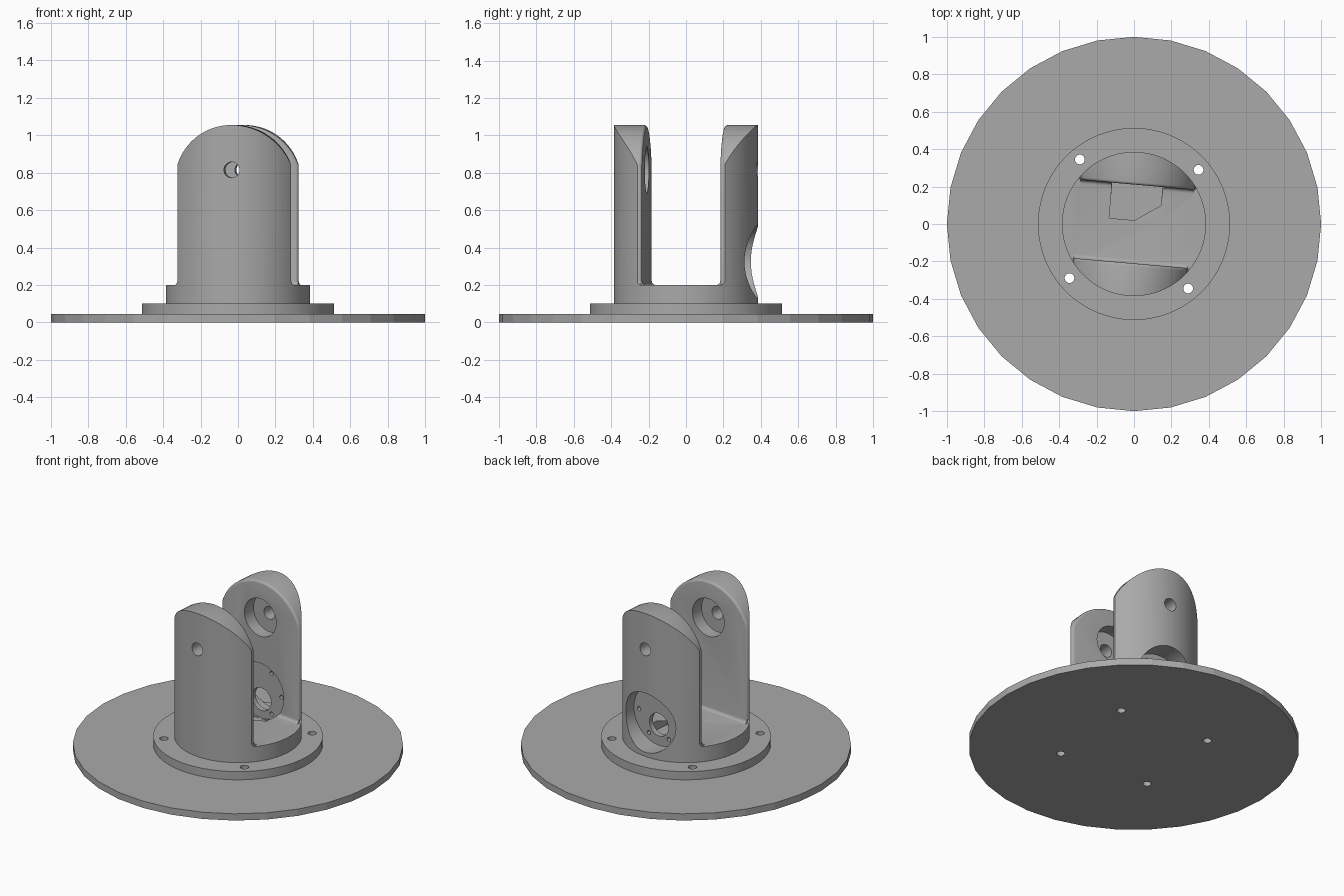
import bpy, bmesh, math
from mathutils import Matrix

cube = bpy.data.objects.get("Cube")
if cube:
    bpy.data.objects.remove(cube)

TURN = Matrix.Rotation(math.radians(-5), 4, 'Z')
HUB_R, SLOT, HALF_W, FLOOR = 0.385, 0.21, 0.305, 0.2
PIVOT_Z, MOTOR_Z = 0.815, 0.325

grey = bpy.data.materials.new("plain grey")
grey.use_nodes = True
grey.diffuse_color = (0.4, 0.4, 0.4, 1)
grey.node_tree.nodes["Principled BSDF"].inputs["Base Color"].default_value = grey.diffuse_color


def finish(name, bm):
    bmesh.ops.recalc_face_normals(bm, faces=bm.faces)
    mesh = bpy.data.meshes.new(name)
    bm.to_mesh(mesh)
    bm.free()
    mesh.materials.append(grey)
    ob = bpy.data.objects.new(name, mesh)
    bpy.context.collection.objects.link(ob)
    return ob


def disc(name, r, z0, z1, sides=96, x=0, y=0):
    bm = bmesh.new()
    bmesh.ops.create_cone(bm, cap_ends=True, segments=sides, radius1=r, radius2=r, depth=z1 - z0,
                          matrix=Matrix.Translation((x, y, (z0 + z1) / 2)))
    return finish(name, bm)


def bore(r, y0, y1, z, x=0, sides=48):
    """Cylinder cutter lying along y."""
    bm = bmesh.new()
    place = Matrix.Translation((x, (y0 + y1) / 2, z)) @ Matrix.Rotation(math.pi / 2, 4, 'X')
    bmesh.ops.create_cone(bm, cap_ends=True, segments=sides, radius1=r, radius2=r, depth=y1 - y0, matrix=place)
    return finish("cutter", bm)


def prism(name, points, shift, bevel_at=None):
    """Extrude a closed outline along shift; optionally round the rim lying at y = bevel_at."""
    bm = bmesh.new()
    face = bm.faces.new([bm.verts.new(p) for p in points])
    new = bmesh.ops.extrude_face_region(bm, geom=[face], use_keep_orig=True)
    bmesh.ops.translate(bm, vec=shift, verts=[v for v in new["geom"] if isinstance(v, bmesh.types.BMVert)])
    if bevel_at is not None:
        rim = [e for e in bm.edges if all(abs(v.co.y - bevel_at) < 1e-5 and v.co.z > FLOOR for v in e.verts)]
        bmesh.ops.bevel(bm, geom=rim, offset=0.015, segments=4, profile=0.5, affect='EDGES')
    return finish(name, bm)


def boolean(ob, tool, operation='DIFFERENCE'):
    mod = ob.modifiers.new("cut", 'BOOLEAN')
    mod.object, mod.operation, mod.solver = tool, operation, 'EXACT'
    bpy.context.view_layer.objects.active = ob
    bpy.ops.object.modifier_apply(modifier=mod.name)
    bpy.data.objects.remove(tool)


# Ground plate and bolted flange
plate = disc("base_plate", 1.0, 0, 0.045, 32)
flange = disc("flange", 0.513, 0.045, 0.1)
for ob in (plate, flange):
    for i in range(4):
        a = math.radians(40 + 90 * i)
        boolean(ob, disc("cutter", 0.026, -0.1, 0.3, 24, 0.45 * math.cos(a), 0.45 * math.sin(a)))

# Hub with two round-topped arms
body = disc("clevis_body", HUB_R, 0.1, FLOOR)
top_r, top_z = 0.325, 0.73
sweep = math.asin(HALF_W / top_r)
foot = 0.02
for side in (-1, 1):
    inner = side * SLOT
    arch = [(top_r * math.sin(t), top_z + top_r * math.cos(t))
            for t in (sweep * (1 - i / 16) for i in range(33))]
    flare = []
    for i in range(5):
        t = math.pi / 2 * i / 4
        flare.append((HALF_W + foot * (1 - math.sin(t)), FLOOR + foot * (1 - math.cos(t))))
    right = [(HALF_W + foot, 0.15)] + flare
    outline = right + arch + [(-x, z) for x, z in reversed(right)]
    arm = prism("arm", [(x, inner, z) for x, z in outline], (0, side * 0.3, 0), inner)
    boolean(arm, disc("trim", HUB_R, 0.12, 1.3), 'INTERSECT')
    boolean(body, arm, 'UNION')
    # Rounded inside corner between arm and floor
    fillet = [(-HALF_W, side * (SLOT + 0.02), 0.17), (-HALF_W, side * (SLOT - foot), 0.17)]
    for i in range(5):
        t = math.pi / 2 * i / 4
        fillet.append((-HALF_W, side * (SLOT - foot * (1 - math.sin(t))), FLOOR + foot * (1 - math.cos(t))))
    fillet.append((-HALF_W, side * (SLOT + 0.02), FLOOR + foot))
    boolean(body, prism("fillet", fillet, (2 * HALF_W, 0, 0)), 'UNION')

# Pivot bearing seats and pin holes
boolean(body, bore(0.125, -0.295, 0.295, PIVOT_Z))
boolean(body, bore(0.042, -0.6, 0.6, PIVOT_Z, sides=32))

# Motor seat in the back arm: outer recess, inner recess, floor pocket, shaft and screw holes
boolean(body, bore(0.197, 0.255, 0.6, MOTOR_Z, sides=64))
boolean(body, bore(0.185, 0.15, SLOT + 0.012, MOTOR_Z, sides=64))
pocket = [(x, y, 0.14) for x, y in ((-0.135, 0.02), (0.135, 0.02), (0.135, SLOT), (-0.135, SLOT))]
boolean(body, prism("cutter", pocket, (0, 0, 0.2)))
boolean(body, bore(0.075, 0.15, 0.3, MOTOR_Z - 0.06, sides=32))
for i in range(6):
    a = math.pi / 3 * i
    boolean(body, bore(0.014, 0.15, 0.3, MOTOR_Z + 0.157 * math.sin(a), 0.157 * math.cos(a), 16))

# Turn the clevis slightly and shade
body.data.transform(TURN)
for ob in (plate, flange, body):
    bpy.ops.object.select_all(action='DESELECT')
    ob.select_set(True)
    bpy.context.view_layer.objects.active = ob
    angle = 5 if ob == plate else 30
    bpy.ops.object.shade_smooth_by_angle(angle=math.radians(angle))
